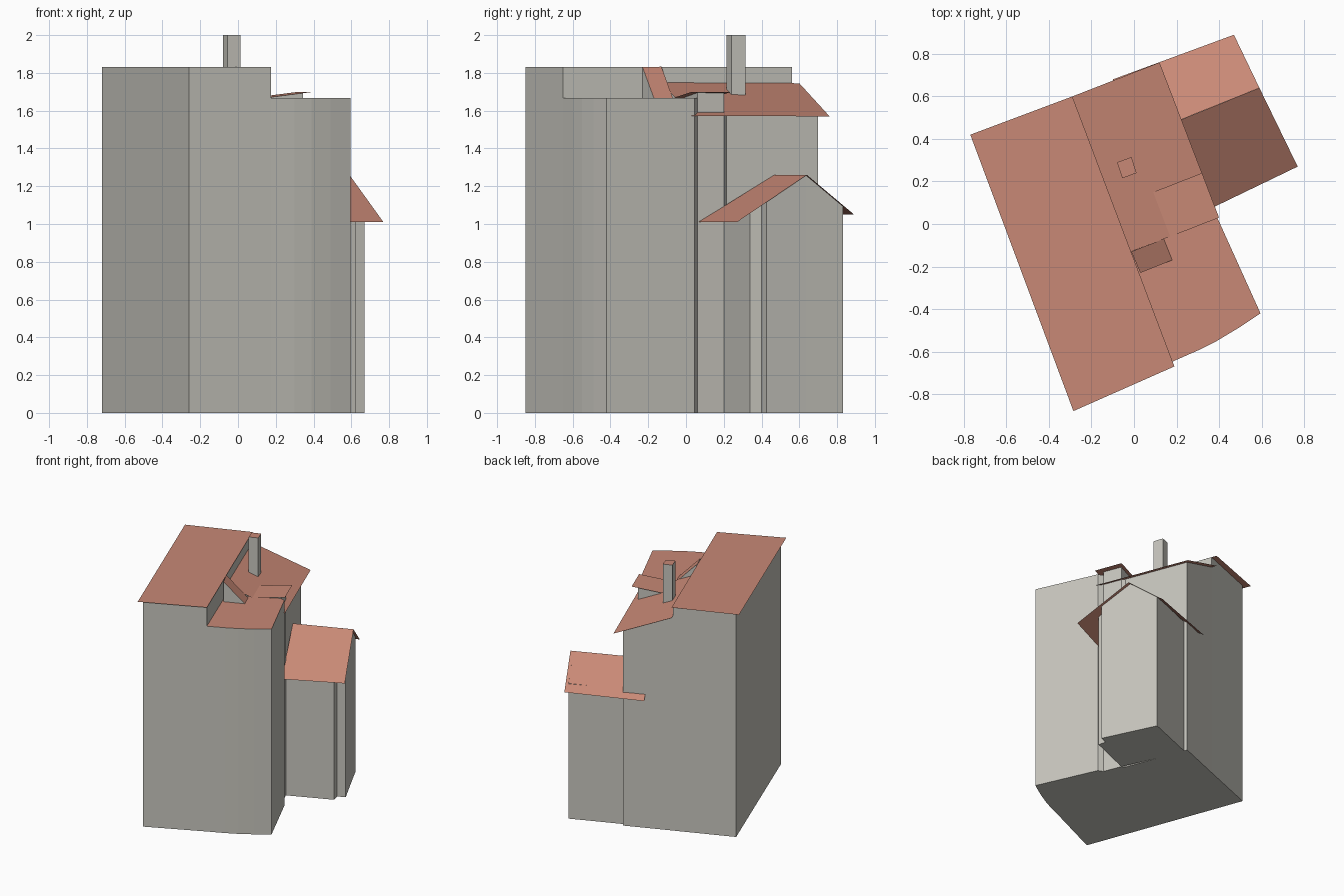
import bpy
import bmesh
from mathutils import Vector

default_cube = bpy.data.objects.get("Cube")
if default_cube:
    bpy.data.objects.remove(default_cube, do_unlink=True)


def make_material(name, color):
    material = bpy.data.materials.new(name)
    material.use_nodes = True
    material.diffuse_color = color
    material.node_tree.nodes["Principled BSDF"].inputs["Base Color"].default_value = color
    return material


WALL = make_material("pale grey wall", (0.57, 0.56, 0.51, 1))
ROOF = make_material("terracotta roof", (0.58, 0.25, 0.18, 1))


def finish(name, bm, materials):
    """Turn a bmesh into a named, linked object."""
    mesh = bpy.data.meshes.new(name)
    bm.normal_update()
    bm.to_mesh(mesh)
    bm.free()
    for material in materials:
        mesh.materials.append(material)
    obj = bpy.data.objects.new(name, mesh)
    bpy.context.collection.objects.link(obj)
    return obj


def block(name, outline, top, bottom=0.0, capped=False):
    """Walls raised from a counter-clockwise outline; top is a height or a function of x, y."""
    height = top if callable(top) else (lambda x, y: top)
    bm = bmesh.new()
    low = [bm.verts.new((x, y, bottom)) for x, y in outline]
    high = [bm.verts.new((x, y, height(x, y))) for x, y in outline]
    bm.faces.new(low[::-1])
    for i in range(len(outline)):
        j = (i + 1) % len(outline)
        bm.faces.new((low[i], low[j], high[j], high[i]))
    if capped:
        bm.faces.new(high).material_index = 1
    return finish(name, bm, [WALL, ROOF])


def sheet(name, corners):
    """A thin roof surface through the given corners."""
    bm = bmesh.new()
    bm.faces.new([bm.verts.new(corner) for corner in corners])
    return finish(name, bm, [ROOF])


def incline(start, end, start_height, end_height):
    """Height function falling evenly from one plan point towards another."""
    origin = Vector(start)
    run = Vector(end) - origin

    def height(x, y):
        share = (Vector((x, y)) - origin).dot(run) / run.length_squared
        return start_height + share * (end_height - start_height)
    return height


def raised(outline, height):
    return [(x, y, height(x, y)) for x, y in outline]


# Plan points shared by neighbouring blocks
main_northeast = (-0.275, 0.56)
main_southeast = (0.175, -0.65)
inner_corner = (-0.018, -0.13)
rear_northeast = (0.077, 0.70)
rear_southeast = (0.345, 0.06)
recess = (0.29, 0.20)

# Tall main block with an overhanging flat roof
main_top = 1.83
block("main_walls", [(-0.26, -0.85), main_southeast, inner_corner,
                     main_northeast, (-0.72, 0.385)], main_top)
sheet("main_roof", [(x, y, main_top) for x, y in
                    [(-0.285, -0.88), (0.19, -0.67), (-0.29, 0.60), (-0.77, 0.42)]])

# Front wing with a bowed south wall and a flat roof
wing_top = 1.667
block("front_wing", [main_southeast, (0.30, -0.595), (0.39, -0.55), (0.49, -0.49),
                     (0.595, -0.42), (0.385, 0.045), rear_southeast, inner_corner],
      wing_top, capped=True)

# Rear wing under a single sloping roof
rear_slope = incline((-0.29, 0.60), (0.12, 0.76), 1.745, 1.57)
block("rear_walls", [inner_corner, rear_southeast, recess, (0.262, 0.215),
                     rear_northeast, main_northeast], rear_slope)
sheet("rear_roof", raised([(-0.015, -0.13), (0.40, 0.03), (0.12, 0.76), (-0.29, 0.60)],
                          rear_slope))

# Dormer on the rear roof, its roof tilting slightly up towards the outside
dormer_slope = incline((0.09, 0.15), (0.32, 0.24), 1.67, 1.70)
block("dormer_walls", [(0.15, -0.01), rear_southeast, recess, (0.10, 0.125)],
      dormer_slope, bottom=1.59)
sheet("dormer_roof", raised([(0.17, -0.06), (0.40, 0.03), (0.32, 0.24), (0.09, 0.15)],
                            dormer_slope))

# Sloping hood between the main block and the front wing
hood_slope = incline((0.03, -0.23), (0.18, -0.17), main_top, wing_top)
block("stair_hood", [(0.03, -0.23), (0.18, -0.17), (0.14, -0.07), (-0.013, -0.13)],
      hood_slope, bottom=1.66, capped=True)

# Chimney
block("chimney", [(-0.055, 0.215), (0.012, 0.24), (-0.012, 0.315), (-0.08, 0.29)],
      2.0, bottom=1.6, capped=True)

# Side annex with a gable and a small notch in its corner
ridge_outer = Vector((0.59, 0.64))
ridge_inner = Vector((0.165, 0.468))
ridge_top = 1.26
across = (ridge_outer - ridge_inner).orthogonal().normalized()


def annex_height(x, y):
    offset = (Vector((x, y)) - ridge_outer).dot(across)
    if across.y < 0:
        offset = -offset
    return ridge_top - (0.74 * offset if offset > 0 else -0.61 * offset)


block("annex_walls", [recess, (0.625, 0.34), (0.61, 0.40), (0.67, 0.425), (0.568, 0.635),
                      (0.474, 0.83), (0.0865, 0.675), tuple(ridge_inner)], annex_height)
sheet("annex_south_roof", [(0.345, 0.065, 1.01), (0.77, 0.27, 1.01),
                           (*ridge_outer, ridge_top), (*ridge_inner, ridge_top)])
sheet("annex_north_roof", [(*ridge_outer, ridge_top), (0.47, 0.89, 1.05),
                           (-0.10, 0.68, 1.05), (0.02, 0.41, ridge_top)])
